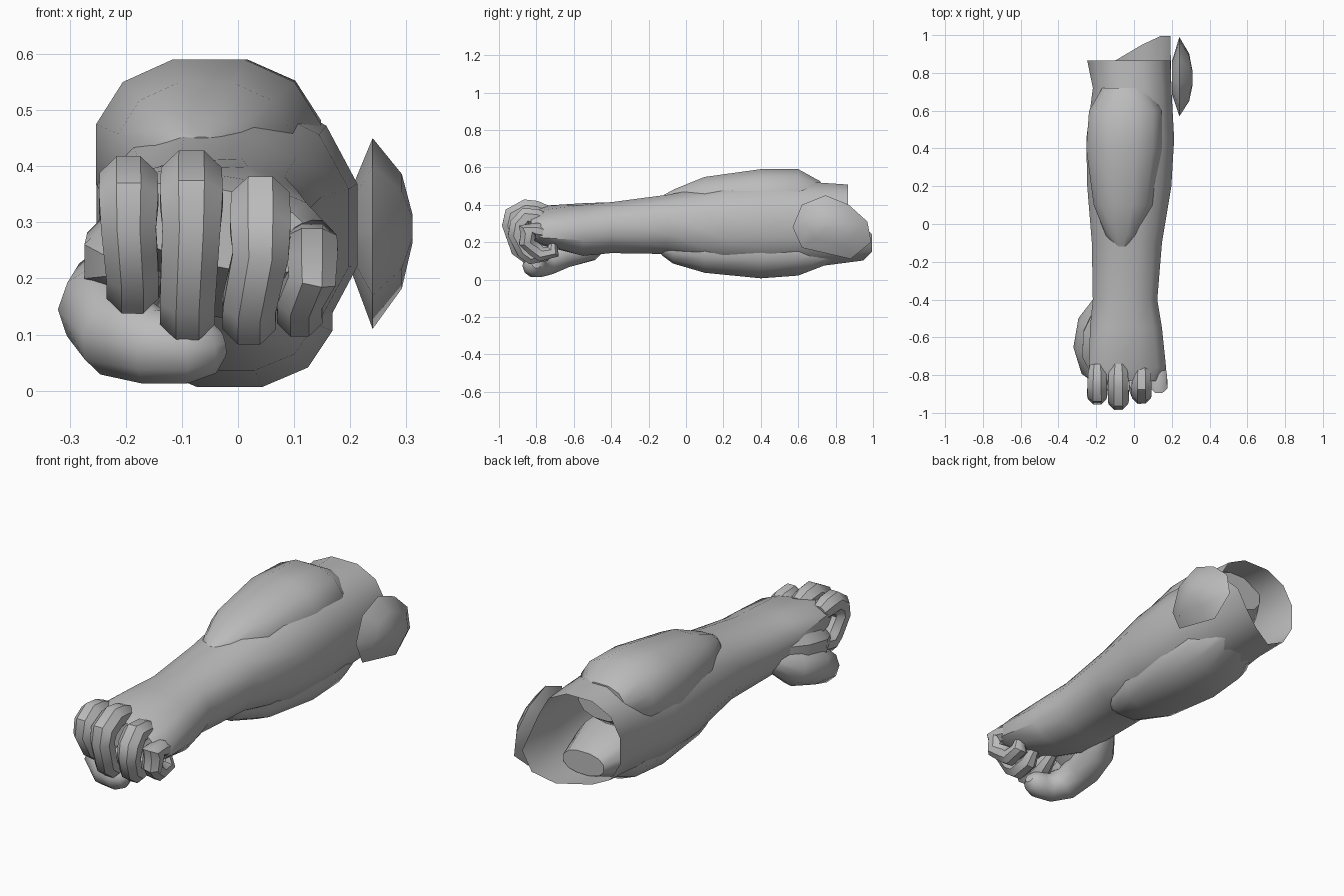
import bpy, bmesh, math
from mathutils import Vector

cube = bpy.data.objects.get("Cube")
if cube:
    bpy.data.objects.remove(cube)

grey = bpy.data.materials.new("plain grey")
grey.use_nodes = True
grey.diffuse_color = (0.5, 0.5, 0.5, 1)
grey.node_tree.nodes["Principled BSDF"].inputs["Base Color"].default_value = (0.5, 0.5, 0.5, 1)


def skin(name, rings, cap_start=True, cap_end=True, angle=40):
    """Bridge a list of equal rings of points into one surface."""
    bm = bmesh.new()
    loops = [[bm.verts.new(p) for p in ring] for ring in rings]
    n = len(loops[0])
    for a, b in zip(loops, loops[1:]):
        for i in range(n):
            j = (i + 1) % n
            bm.faces.new((a[i], a[j], b[j], b[i]))
    if cap_start:
        bm.faces.new(loops[0][::-1])
    if cap_end:
        bm.faces.new(loops[-1])
    bmesh.ops.recalc_face_normals(bm, faces=bm.faces)
    mesh = bpy.data.meshes.new(name)
    bm.to_mesh(mesh)
    bm.free()
    mesh.materials.append(grey)
    obj = bpy.data.objects.new(name, mesh)
    bpy.context.collection.objects.link(obj)
    bpy.ops.object.select_all(action='DESELECT')
    obj.select_set(True)
    bpy.context.view_layer.objects.active = obj
    bpy.ops.object.shade_smooth_by_angle(angle=math.radians(angle))
    return obj


def section(y, left, right, low, high, tilt=0, power=2.3, sides=12):
    """Rounded cross-section across the arm, sheared by tilt."""
    ring = []
    for i in range(sides):
        a = math.tau * (i + 0.5) / sides
        c, s = math.cos(a), math.sin(a)
        u = math.copysign(abs(c) ** (2 / power), c)
        v = math.copysign(abs(s) ** (2 / power), s)
        x = (left + right) / 2 + u * (right - left) / 2 * 1.02
        z = (low + high) / 2 + v * (high - low) / 2 * 1.02 + tilt * u
        ring.append(Vector((x, y, z)))
    return ring


def limb(name, points, radii, side, sides=8):
    """Tapered tube along a path; rings are mitred at the bends."""
    pts = [Vector(p) for p in points]
    rings = []
    for k, p in enumerate(pts):
        before = (p - pts[k - 1]).normalized() if k else Vector()
        after = (pts[k + 1] - p).normalized() if k < len(pts) - 1 else Vector()
        t = (before + after).normalized()
        b = t.cross(Vector(side)).normalized()
        a = b.cross(t)
        rings.append([p + radii[k] * (a * math.cos(w) + b * math.sin(w))
                      for w in (math.tau * (i + 0.5) / sides for i in range(sides))])
    return skin(name, rings)


# Forearm and hand, open at the elbow with a longer lower corner
arm = [section(*s) for s in (
    (0.865, -0.25, 0.195, 0.10, 0.51), (0.72, -0.22, 0.20, 0.07, 0.52),
    (0.45, -0.255, 0.215, 0.06, 0.53), (0.2, -0.25, 0.20, 0.07, 0.51),
    (-0.1, -0.225, 0.15, 0.135, 0.455), (-0.4, -0.22, 0.125, 0.14, 0.415),
    (-0.55, -0.235, 0.15, 0.13, 0.405, -0.015), (-0.76, -0.24, 0.172, 0.19, 0.385, -0.035),
    (-0.83, -0.21, 0.14, 0.22, 0.36, -0.035))]
for p in arm[0]:
    if p.z < 0.3:
        p.y += 0.13 * min(1, max(0, (p.x + 0.1) / 0.22))
skin("forearm", arm, cap_start=False)

# Upper and lower muscle bellies
skin("upper_muscle", [section(*s) for s in (
    (-0.12, -0.09, -0.04, 0.43, 0.452), (-0.06, -0.15, 0.02, 0.36, 0.485),
    (0.1, -0.215, 0.10, 0.28, 0.55), (0.4, -0.255, 0.15, 0.25, 0.592),
    (0.6, -0.24, 0.15, 0.27, 0.592), (0.72, -0.17, 0.08, 0.35, 0.525))])
skin("lower_muscle", [section(*s) for s in (
    (-0.13, -0.08, 0.04, 0.13, 0.2), (-0.07, -0.13, 0.08, 0.085, 0.25),
    (0.1, -0.18, 0.14, 0.035, 0.28), (0.4, -0.20, 0.17, 0.005, 0.3),
    (0.6, -0.19, 0.17, 0.02, 0.28), (0.78, -0.10, 0.12, 0.09, 0.2))])

# Curled fingers: knuckle x, lower x, top, joint height, bottom, front, radius
for name, x, x2, top, joint, low, front, r in (
        ("index_finger", -0.195, -0.188, 0.42, 0.31, 0.135, -0.965, 0.053),
        ("middle_finger", -0.083, -0.09, 0.427, 0.31, 0.09, -0.99, 0.056),
        ("ring_finger", 0.04, 0.02, 0.385, 0.26, 0.08, -0.96, 0.054),
        ("little_finger", 0.132, 0.11, 0.32, 0.22, 0.088, -0.91, 0.046)):
    limb(name, [(x, -0.75, top - 0.07), (x, -0.8, top - 0.058),
                (x, -0.855, top - 0.052),
                (x, front + 0.07, joint + 0.03), (x, front + 0.058, joint - 0.02),
                (x2, front + 0.1, low + 0.075), (x2, front + 0.135, low + 0.048),
                (x2, front + 0.2, low + 0.06), (x2, -0.71, low + 0.11)],
         [r * k for k in (0.8, 1, 1.05, 1.08, 1, 0.95, 0.95, 0.9, 0.5)], (1, 0, 0))

# Thumb folded under the fingers
limb("thumb", [(-0.17, -0.4, 0.24), (-0.212, -0.52, 0.18), (-0.235, -0.65, 0.145),
               (-0.21, -0.75, 0.10), (-0.15, -0.8, 0.078), (-0.09, -0.81, 0.075),
               (-0.05, -0.805, 0.08), (-0.028, -0.8, 0.085)],
     [0.04, 0.085, 0.086, 0.08, 0.07, 0.065, 0.052, 0.025], (0, 0, 1), 10)

# Web joining the thumb to the side of the hand
limb("thumb_web", [(-0.16, -0.45, 0.28), (-0.19, -0.58, 0.25), (-0.2, -0.7, 0.23),
                   (-0.19, -0.79, 0.22)], [0.05, 0.085, 0.08, 0.04], (0, 0, 1))

# Lens-shaped elbow plate
rim = [(0.57, 0.28), (0.62, 0.4), (0.745, 0.45), (0.87, 0.4),
       (0.97, 0.31), (0.99, 0.2), (0.88, 0.11), (0.62, 0.17)]
mid = Vector((0.77, 0.29))
plate = []
for x, k in ((0.2, 0.4), (0.24, 1), (0.292, 0.6), (0.311, 0.15)):
    flat = [mid + (Vector(p) - mid) * k for p in rim]
    plate.append([(x, p.x, p.y) for p in flat])
skin("elbow_plate", plate, angle=50)
